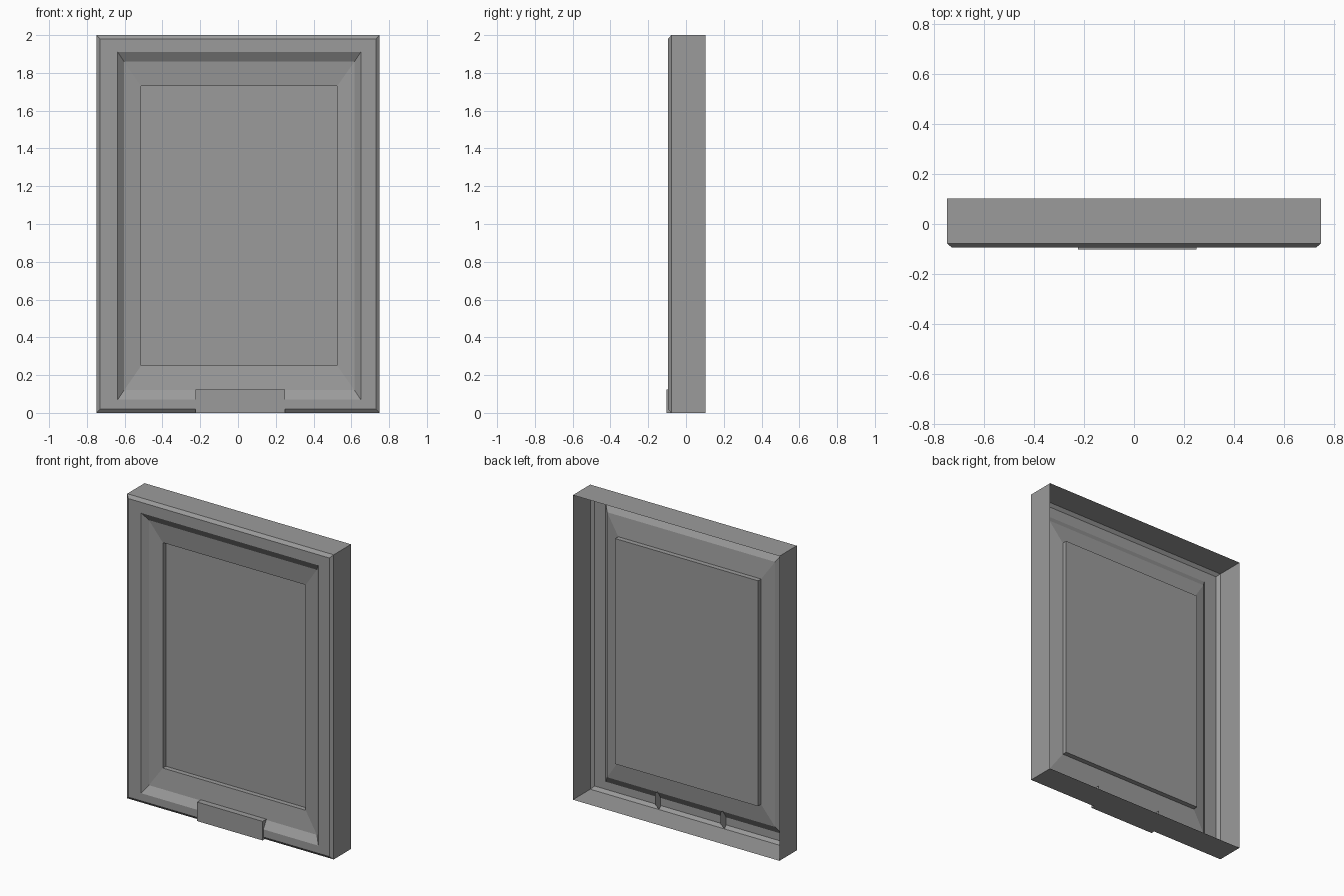
import bpy, bmesh

if "Cube" in bpy.data.objects:
    bpy.data.objects.remove(bpy.data.objects["Cube"])

# Dark grey paint
grey = bpy.data.materials.new("dark_grey")
grey.diffuse_color = (0.33, 0.33, 0.33, 1.0)
grey.use_nodes = True
grey.node_tree.nodes["Principled BSDF"].inputs["Base Color"].default_value = grey.diffuse_color


def finish(name, bm):
    mesh = bpy.data.meshes.new(name)
    bm.to_mesh(mesh)
    bm.free()
    mesh.materials.append(grey)
    obj = bpy.data.objects.new(name, mesh)
    bpy.context.collection.objects.link(obj)
    return obj


def rect_loop(bm, x0, x1, z0, z1, y):
    return [bm.verts.new((x, y, z)) for x, z in ((x0, z0), (x1, z0), (x1, z1), (x0, z1))]


# Open-backed door shell: nested rectangles from the back rim to the centre panel
sections = [
    (-0.75, 0.75, 0.0, 2.0, 0.102),        # back rim
    (-0.75, 0.75, 0.0, 2.0, -0.078),       # outer wall front
    (-0.73, 0.73, 0.02, 1.98, -0.095),     # chamfer to frame face
    (-0.637, 0.65, 0.07, 1.91, -0.095),    # inner edge of frame
    (-0.603, 0.617, 0.12, 1.86, -0.063),   # sloped inner lip
    (-0.513, 0.525, 0.25, 1.73, -0.047),   # shallow sloping surround
    (-0.513, 0.525, 0.25, 1.73, -0.015),   # step into panel
]
bm = bmesh.new()
loops = [rect_loop(bm, *s) for s in sections]
for outer, inner in zip(loops, loops[1:]):
    for i in range(4):
        j = (i + 1) % 4
        bm.faces.new((outer[i], outer[j], inner[j], inner[i]))
bm.faces.new(loops[-1])
finish("door_panel", bm)

# Hollow tab at the bottom, with side fins reaching behind the shell
profile = [(-0.078, 0.0), (-0.102, 0.0), (-0.102, 0.125), (-0.063, 0.125),
           (-0.035, 0.125), (-0.035, 0.05)]
bm = bmesh.new()
left = [bm.verts.new((-0.225, y, z)) for y, z in profile]
right = [bm.verts.new((0.25, y, z)) for y, z in profile]
for i in range(3):
    bm.faces.new((left[i], right[i], right[i + 1], left[i + 1]))
bm.faces.new(left)
bm.faces.new(right[::-1])
finish("bottom_tab", bm)
